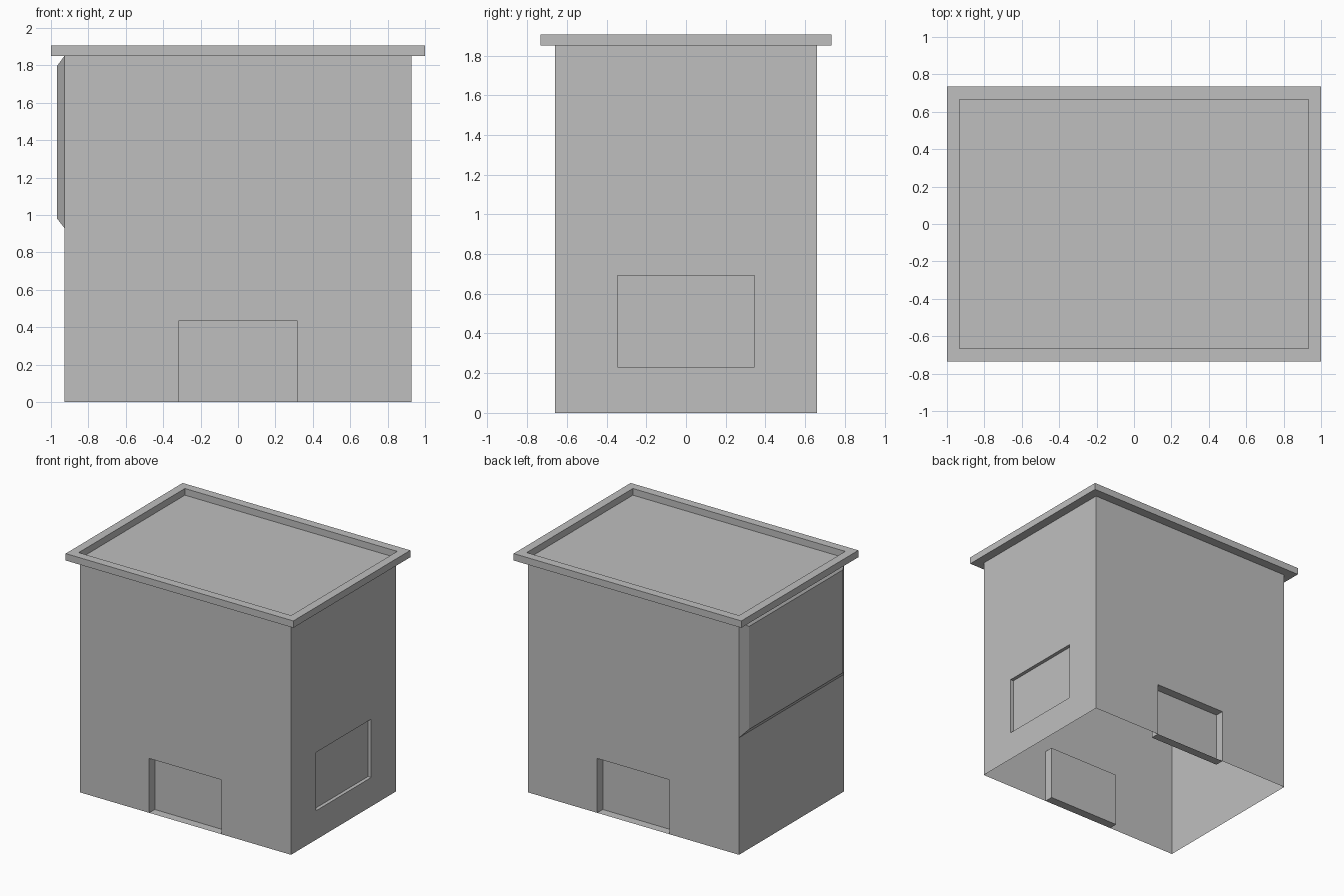
import bpy
import bmesh

cube = bpy.data.objects.get("Cube")
if cube:
    bpy.data.objects.remove(cube, do_unlink=True)

HX, HY, TOP = 0.928, 0.66, 1.85      # wall half sizes and height

grey = bpy.data.materials.new("light grey")
grey.use_nodes = True
colour = (0.52, 0.52, 0.52, 1)
grey.diffuse_color = colour
grey.node_tree.nodes["Principled BSDF"].inputs["Base Color"].default_value = colour


def bridge(bm, loops):
    """Join successive four-point loops and cap the last one."""
    rings = [[bm.verts.new(p) for p in loop] for loop in loops]
    for a, b in zip(rings, rings[1:]):
        for i in range(4):
            j = (i + 1) % 4
            face = bm.faces.new((a[i], a[j], b[j], b[i]))
            if face.calc_area() < 1e-6:
                bm.faces.remove(face)
    bm.faces.new(rings[-1])


def finish(bm, name):
    bmesh.ops.remove_doubles(bm, verts=bm.verts, dist=1e-4)
    bmesh.ops.recalc_face_normals(bm, faces=bm.faces)
    mesh = bpy.data.meshes.new(name)
    bm.to_mesh(mesh)
    bm.free()
    mesh.materials.append(grey)
    obj = bpy.data.objects.new(name, mesh)
    bpy.context.collection.objects.link(obj)
    return obj


def rect(place, half, low, high, depth=0):
    """Rectangle on a wall; depth goes inwards."""
    return [place(u, z, depth) for u, z in
            ((-half, low), (half, low), (half, high), (-half, high))]


def front(u, z, d):
    return (u, -HY + d, z)


def back(u, z, d):
    return (-u, HY - d, z)


def right_side(u, z, d):
    return (HX - d, u, z)


def left_side(u, z, d):
    return (-HX + d, -u, z)


# Hollow walls, open underneath
bm = bmesh.new()

# Front and back walls with recessed doorways
for wall in (front, back):
    bridge(bm, [rect(wall, HX, 0, TOP),
                rect(wall, 0.318, 0, 0.432),
                rect(wall, 0.318, 0, 0.432, 0.07)])

# Side wall with a shallow window recess
bridge(bm, [rect(right_side, HY, 0, TOP),
            rect(right_side, 0.346, 0.23, 0.693),
            rect(right_side, 0.346, 0.23, 0.693, 0.028)])

# Opposite wall: plain below, bevelled raised panel above
bridge(bm, [rect(left_side, HY, 0, 0.93)])
bridge(bm, [rect(left_side, HY, 0.93, TOP),
            rect(left_side, 0.59, 0.98, 1.797, -0.039)])
finish(bm, "walls")


def level(x, y, z):
    return [(-x, -y, z), (x, -y, z), (x, y, z), (-x, y, z)]


# Overhanging roof rim with a sunken flat roof
bm = bmesh.new()
bridge(bm, [level(HX, HY, TOP),
            level(1, 0.734, TOP),
            level(1, 0.734, 1.905),
            level(0.933, 0.666, 1.905),
            level(0.933, 0.666, TOP + 0.002)])
finish(bm, "roof")
